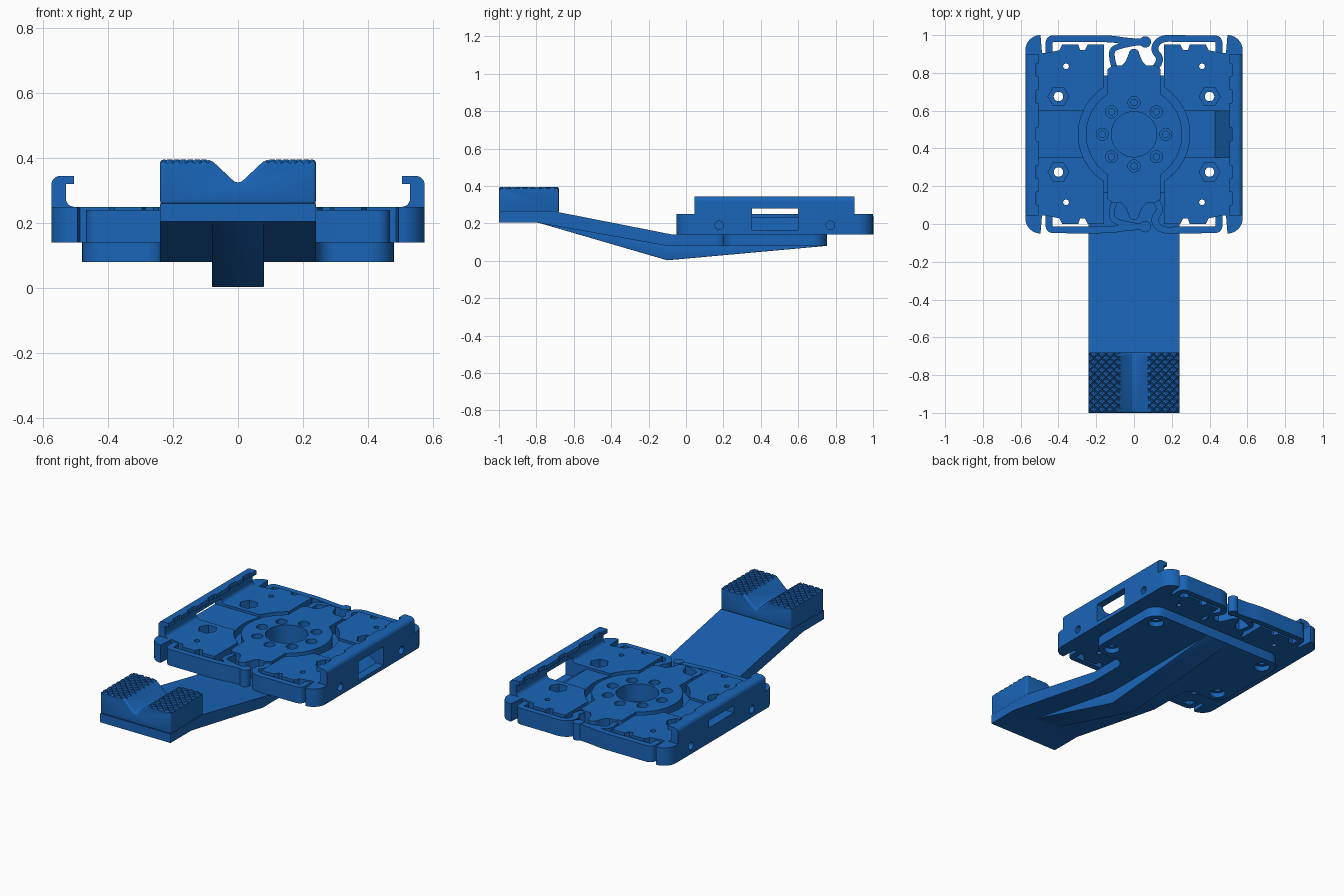
import bpy, bmesh
from math import cos, sin, radians, pi, hypot
from mathutils import Vector

if "Cube" in bpy.data.objects:
    bpy.data.objects.remove(bpy.data.objects["Cube"])

CY = 0.475  # y centre of the holder tray
blue = bpy.data.materials.new("blue")
blue.diffuse_color = (0.01, 0.13, 0.48, 1)
blue.use_nodes = True
blue.node_tree.nodes["Principled BSDF"].inputs["Base Color"].default_value = blue.diffuse_color


def link(name, bm):
    bmesh.ops.recalc_face_normals(bm, faces=bm.faces)
    me = bpy.data.meshes.new(name)
    bm.to_mesh(me)
    bm.free()
    me.materials.append(blue)
    ob = bpy.data.objects.new(name, me)
    bpy.context.collection.objects.link(ob)
    return ob


def prism(name, pts, axis, lo, hi):
    """Extrude a 2D outline along an axis."""
    put = {'x': lambda a, b, t: (t, a, b), 'y': lambda a, b, t: (a, t, b),
           'z': lambda a, b, t: (a, b, t)}[axis]
    bm = bmesh.new()
    low = [bm.verts.new(put(a, b, lo)) for a, b in pts]
    high = [bm.verts.new(put(a, b, hi)) for a, b in pts]
    bm.faces.new(low)
    bm.faces.new(high)
    n = len(pts)
    for i in range(n):
        j = (i + 1) % n
        bm.faces.new((low[i], low[j], high[j], high[i]))
    return link(name, bm)


def rect(a0, a1, b0, b1):
    return [(a0, b0), (a1, b0), (a1, b1), (a0, b1)]


def arc(cx, cy, r, a0, a1, n=10):
    return [(cx + r * cos(radians(a0 + (a1 - a0) * i / n)),
             cy + r * sin(radians(a0 + (a1 - a0) * i / n))) for i in range(n + 1)]


def circle(cx, cy, r, n=32):
    return arc(cx, cy, r, 0, 360 - 360 / n, n - 1)


def apply_mods(ob):
    ev = ob.evaluated_get(bpy.context.evaluated_depsgraph_get())
    me = bpy.data.meshes.new_from_object(ev)
    ob.modifiers.clear()
    ob.data = me


def cut(ob, *args):
    """Subtract one prism from ob."""
    tool = prism("cutter", *args) if len(args) > 1 else args[0]
    tool.hide_render = True
    m = ob.modifiers.new("cut", 'BOOLEAN')
    m.operation, m.solver, m.object = 'DIFFERENCE', 'EXACT', tool
    apply_mods(ob)
    bpy.data.objects.remove(tool)


def bevel(ob, w, seg=3):
    m = ob.modifiers.new("bevel", 'BEVEL')
    m.width, m.segments, m.limit_method, m.angle_limit = w, seg, 'ANGLE', radians(40)
    apply_mods(ob)


def ribbon(name, path, w, s, z0, z1):
    """Smoothed strip of constant width; path is relative to the tray centre."""
    p = [Vector(q) for q in path]
    for _ in range(3):
        q = [p[0]]
        for a, b in zip(p, p[1:]):
            q += [a * .75 + b * .25, a * .25 + b * .75]
        p = q + [p[-1]]
    left, right = [], []
    for i, c in enumerate(p):
        t = (p[min(i + 1, len(p) - 1)] - p[max(i - 1, 0)]).normalized()
        n = Vector((-t.y, t.x)) * w / 2
        left.append((c.x + n.x, CY + s * (c.y + n.y)))
        right.append((c.x - n.x, CY + s * (c.y - n.y)))
    return prism(name, left + right[::-1], 'z', z0, z1)


# Mounting base under the tray: rounded plate blending into the arm
half = [(0.24, 0.0)] + arc(0.30, 0.14, 0.06, 180, 90) + arc(0.40, 0.28, 0.08, -90, 0) \
    + arc(0.40, 0.675, 0.08, 0, 90)
base = prism("base_plate", half + [(-x, y) for x, y in reversed(half)], 'z', 0.08, 0.14)
for sx in (-1, 1):
    for v in (-0.2, 0.2):
        cut(base, circle(sx * 0.4, CY + v, 0.025), 'z', 0.0, 0.2)
        cut(base, circle(sx * 0.4, CY + v, 0.045), 'z', 0.0, 0.11)

# Arm rising to the front, with stiffening rib below
arm = prism("arm", [(-1, .205), (-1, .26), (-.68, .26), (-.07, .14), (0, .14), (0, .08),
                    (-.1, .08), (-.8, .205)], 'x', -0.24, 0.24)
rib = prism("rib", [(-.8, .207), (-.1, .003), (.752, .08), (.752, .085), (-.1, .09)],
            'x', -0.08, 0.08)
bevel(rib, 0.004, 2)

# V-notched grip block with knurled top
vh = [(0.24, 0.258), (0.24, 0.395), (0.092, 0.395), (0.076, 0.388), (0.012, 0.328)]
block = prism("grip_block", vh + [(0, 0.323)] + [(-x, z) for x, z in reversed(vh)], 'y', -1, -0.68)
bevel(block, 0.01)
for d in (-1, 1):
    bm = bmesh.new()
    for i in range(-12, 13):
        ends = []
        for k in (-0.5, 0.5):
            ctr = Vector((i * 0.042 + d * k, -0.84 + k, 0.395))
            n = Vector((1, -d, 0)).normalized()
            ends.append([bm.verts.new(ctr + n * a + Vector((0, 0, b)))
                         for a, b in ((-.018, .012), (.018, .012), (0, -.012))])
        a, b = ends
        bm.faces.new(a)
        bm.faces.new(b)
        for j in range(3):
            bm.faces.new((a[j], a[(j + 1) % 3], b[(j + 1) % 3], b[j]))
    cut(block, link("cutter", bm))

# Tray body: one quadrant outline mirrored twice
q = [(.14, .345), (.14, .31), (.16, .31), (.16, .475), (.245, .475), (.26, .445), (.285, .445),
     (.295, .475), (.38, .475), (.395, .445), (.467, .43), (.487, .43)] + \
    arc(.495, .445, .08, 90, 0)
q = [(.11, .365)] + q
outline = q + [(x, -v) for x, v in reversed(q)] + [(-x, -v) for x, v in q] \
    + [(-x, v) for x, v in reversed(q)]
tray = prism("tray", [(x, CY + v) for x, v in outline], 'z', 0.14, 0.25)

# Centre hub: recess and ring of screw holes
cut(tray, circle(0, CY, 0.12, 64), 'z', 0.1, 0.3)
for i in range(8):
    c = (0.168 * cos(i * pi / 4), CY + 0.168 * sin(i * pi / 4))
    cut(tray, circle(*c, 0.032, 24), 'z', 0.20, 0.3)
    cut(tray, circle(*c, 0.017, 24), 'z', 0.1, 0.3)

# Side features: groove round the hub, bolt pockets, pin holes
for sx in (-1, 1):
    groove = [(.16, .32)] + arc(0, 0, .295, 57, -57, 32) + [(.16, -.32), (.14, -.32)] \
        + arc(0, 0, .255, -56.7, 56.7, 32) + [(.14, .32)]
    cut(tray, [(sx * x, CY + v) for x, v in groove], 'z', 0.19, 0.3)
    for sv in (-1, 1):
        cut(tray, circle(sx * 0.4, CY + sv * 0.2, 0.055, 6), 'z', 0.20, 0.3)
        cut(tray, circle(sx * 0.4, CY + sv * 0.2, 0.025), 'z', 0.1, 0.3)
        cut(tray, circle(sx * 0.36, CY + sv * 0.36, 0.015, 20), 'z', 0.1, 0.3)
        cut(tray, circle(CY + sv * 0.297, 0.19, 0.023, 24), 'x', *sorted((sx * 0.5, sx * 0.6)))
    # Shallow channel, falling as a ramp to the window on the right side
    low = 0.165 if sx > 0 else 0.235
    window = [(.265, .235), (.43, .235), (.525, low), (.6, low), (.6, .28), (.265, .28)]
    window = [(sx * x, z) for x, z in window]
    cut(tray, window, 'y', 0.353, 0.598)

    # Clip wall with hooked, notched lip
    side = "right" if sx > 0 else "left"
    wall = [(.575, .25)] + arc(.547, .317, .028, 0, 90, 8) + [(.505, .345), (.505, .32), (.53, .32)] \
        + arc(.505, .275, .025, 0, -90, 6)
    wall = prism(side + "_clip_wall", [(sx * x, z) for x, z in wall], 'y', 0.045, 0.9)
    cut(wall, window, 'y', 0.353, 0.598)
    for v in (-.34, -.2, 0, .2, .34):
        a, b = sorted((sx * .49, sx * .518))
        cut(wall, rect(a, b, CY + v - .035, CY + v + .035), 'z', 0.3, 0.36)

# Flexure springs and stop bumps, mirrored front and back
for s, end in ((1, "back"), (-1, "front")):
    ribbon(end + "_left_spring", [(-.45, .415), (-.45, .46), (-.45, .505), (-.40, .506), (-.25, .506),
                                  (-.12, .506), (-.04, .492), (.06, .487)], .036, s, .14, .24)
    ribbon(end + "_right_spring", [(.45, .415), (.45, .46), (.45, .505), (.40, .506), (.25, .506),
                                   (.14, .51), (.10, .45), (.145, .40), (.11, .345)], .036, s, .14, .24)
    ribbon(end + "_spring_hook", [(-.10, .345), (-.115, .39), (-.12, .45), (-.06, .472), (.02, .486)],
           .03, s, .14, .238)
    prism(end + "_spring_tip", circle(0.06, CY + s * .489, .03, 24), 'z', .14, .243)
    bump = [(-.07, .36), (-.045, .385)] + arc(0, .425, .028, 180, 0) + [(.045, .385), (.07, .36)]
    prism(end + "_stop_bump", [(x, CY + s * v) for x, v in bump], 'z', .14, .25)

# Smooth rounded surfaces, keep hard edges
for ob in bpy.context.collection.objects:
    ob.select_set(True)
    bpy.context.view_layer.objects.active = ob
bpy.ops.object.shade_smooth_by_angle(angle=radians(30))
